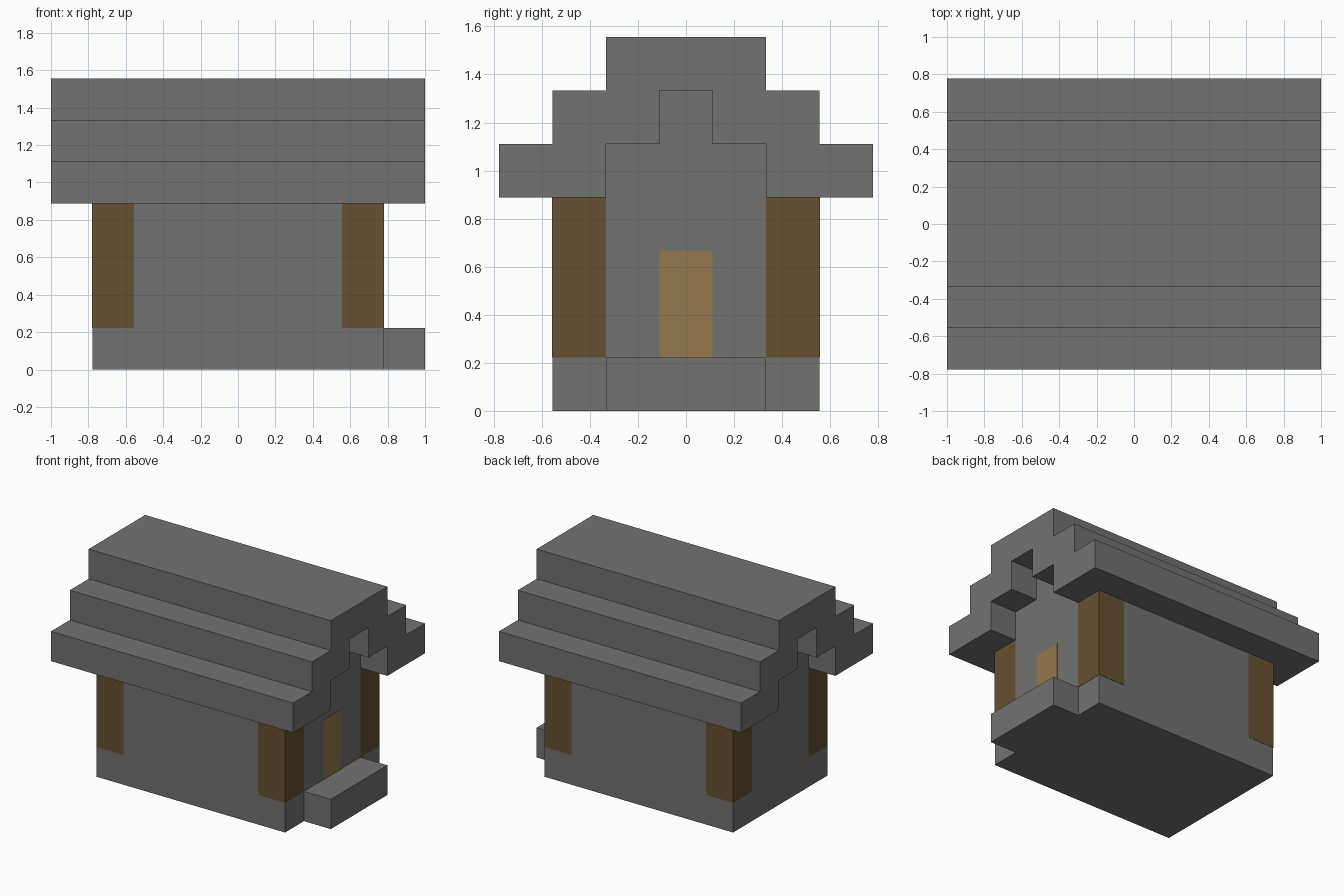
import bpy
import bmesh
from mathutils import Vector

if "Cube" in bpy.data.objects:
    bpy.data.objects.remove(bpy.data.objects["Cube"])

U = 2 / 9        # one building block
SKIN = 0.002     # how far painted timber sits proud of the stone


def material(name, color):
    mat = bpy.data.materials.new(name)
    mat.use_nodes = True
    mat.diffuse_color = (*color, 1)
    mat.node_tree.nodes["Principled BSDF"].inputs["Base Color"].default_value = (*color, 1)
    return mat


stone = material("grey stone", (0.168, 0.168, 0.168))
timber = material("dark timber", (0.133, 0.082, 0.032))
planks = material("light planks", (0.296, 0.188, 0.076))


def add_object(name, bm, mat):
    bmesh.ops.recalc_face_normals(bm, faces=bm.faces)
    mesh = bpy.data.meshes.new(name)
    bm.to_mesh(mesh)
    bm.free()
    mesh.materials.append(mat)
    obj = bpy.data.objects.new(name, mesh)
    bpy.context.collection.objects.link(obj)
    return obj


def prism(name, half_profile, half_length, mat):
    """Mirror a (y, z) half profile in blocks and extrude it along x."""
    profile = half_profile + [(-y, z) for y, z in reversed(half_profile)]
    bm = bmesh.new()
    face = bm.faces.new([bm.verts.new((-half_length * U, y * U, z * U)) for y, z in profile])
    ext = bmesh.ops.extrude_face_region(bm, geom=[face])
    verts = [v for v in ext["geom"] if isinstance(v, bmesh.types.BMVert)]
    bmesh.ops.translate(bm, verts=verts, vec=(2 * half_length * U, 0, 0))
    return add_object(name, bm, mat)


def box(name, low, high, mat):
    low, high = Vector(low), Vector(high)
    bm = bmesh.new()
    bmesh.ops.create_cube(bm, size=1)
    bmesh.ops.scale(bm, verts=bm.verts, vec=high - low)
    bmesh.ops.translate(bm, verts=bm.verts, vec=(low + high) / 2)
    return add_object(name, bm, mat)


# Stone walls with stepped gables
gable = [(1.5, 4), (1.5, 5), (0.5, 5), (0.5, 6)]
prism("walls", [(2.5, 0), (2.5, 4)] + gable, 3.5, stone)

# Stepped roof shell, open underneath the overhanging ends
outer = [(3.5, 4), (3.5, 5), (2.5, 5), (2.5, 6), (1.5, 6), (1.5, 7)]
prism("roof", list(reversed(gable)) + outer, 4.5, stone)

# Doorstep
box("doorstep", (3.5 * U, -1.5 * U, 0), (4.5 * U, 1.5 * U, U), stone)

# Timber corner posts
for sx, end in ((-1, "back"), (1, "door")):
    for sy, side in ((-1, "front"), (1, "rear")):
        xs = sorted((sx * 2.5 * U, sx * (3.5 * U + SKIN)))
        ys = sorted((sy * 1.5 * U, sy * (2.5 * U + SKIN)))
        box(f"{side}_{end}_post", (xs[0], ys[0], U), (xs[1], ys[1], 4 * U), timber)

# Door panel
box("door", (3.5 * U - SKIN, -0.5 * U, U), (3.5 * U + SKIN, 0.5 * U, 3 * U), planks)
